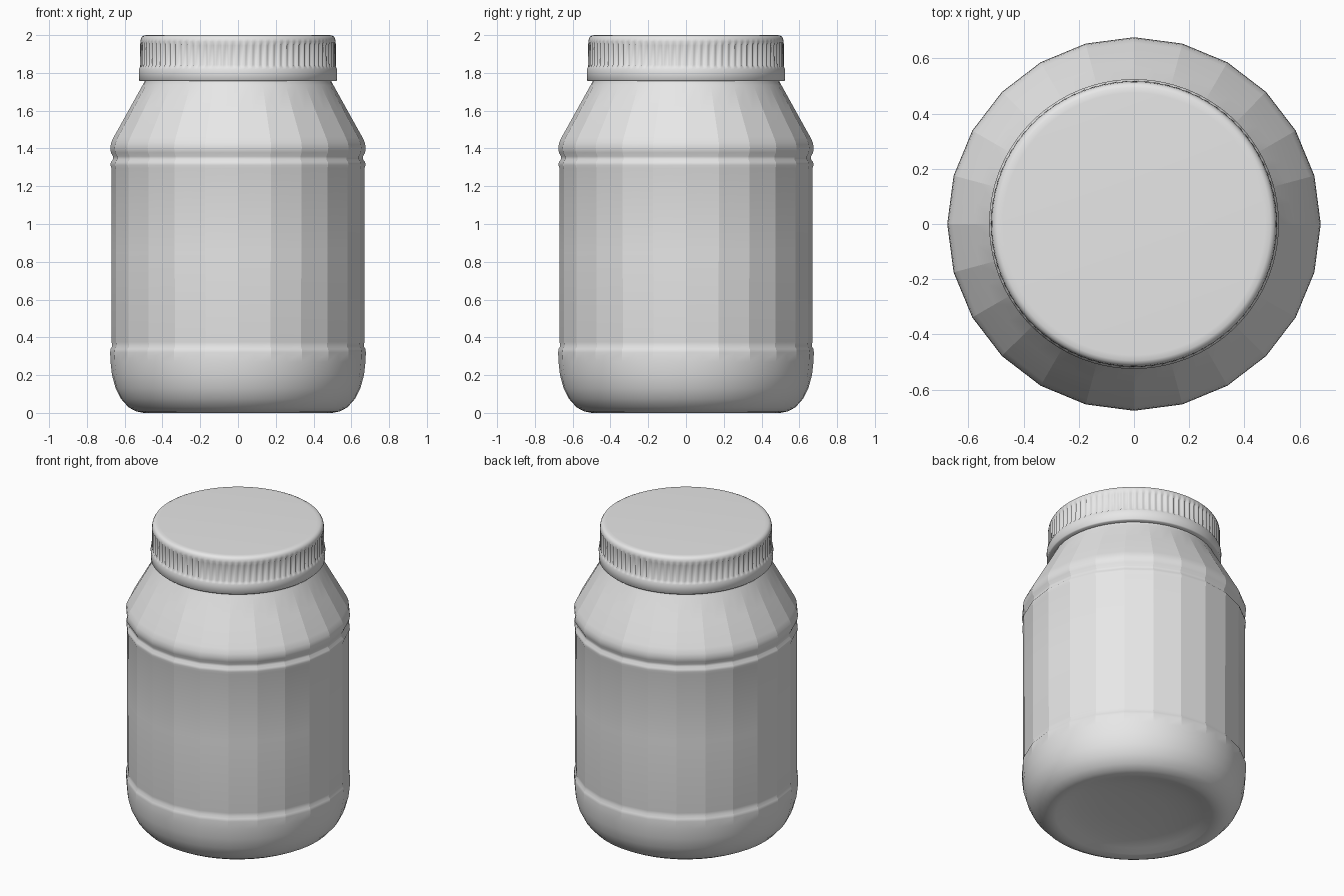
import bpy, bmesh
from math import pi, cos, sin

if "Cube" in bpy.data.objects:
    bpy.data.objects.remove(bpy.data.objects["Cube"])

GREY = (0.8, 0.8, 0.8, 1)
grey = bpy.data.materials.new("plain grey")
grey.use_nodes = True
grey.diffuse_color = GREY
grey.node_tree.nodes["Principled BSDF"].inputs["Base Color"].default_value = GREY


def lathe(name, profile, sides, radius_rule, sharp_rule):
    """Spin (radius, height, style) points; the rules shape and crease columns."""
    bm = bmesh.new()
    rings = []
    for r, z, style in profile:
        ring = []
        for i in range(sides):
            a = 2 * pi * i / sides
            rr = radius_rule(r, style, i)
            ring.append(bm.verts.new((rr * sin(a), rr * cos(a), z)))
        rings.append(ring)
    for k in range(len(rings) - 1):
        low, high = rings[k], rings[k + 1]
        for i in range(sides):
            j = (i + 1) % sides
            bm.faces.new((low[j], low[i], high[i], high[j]))
            edge = bm.edges.get((low[i], high[i]))
            if sharp_rule(profile[k], profile[k + 1], i):
                edge.smooth = False
    bm.faces.new(rings[0])
    bm.faces.new(rings[-1][::-1])
    # Crease the rings that turn a hard corner
    for edge in bm.edges:
        if len(edge.link_faces) == 2 and edge.calc_face_angle() > 0.75:
            edge.smooth = False
    for face in bm.faces:
        face.smooth = True
    bmesh.ops.recalc_face_normals(bm, faces=bm.faces[:])
    mesh = bpy.data.meshes.new(name)
    bm.to_mesh(mesh)
    bm.free()
    mesh.materials.append(grey)
    obj = bpy.data.objects.new(name, mesh)
    bpy.context.collection.objects.link(obj)
    return obj


# Jar body: hollowed base, rounded heel, beaded label panel, sloping shoulder.
# Style is how far each ring goes from round (0) to flat-sided (1).
body = [
    (0.05, 0.05, 0), (0.2, 0.047, 0), (0.33, 0.037, 0), (0.42, 0.02, 0),
    (0.47, 0.005, 0), (0.5, 0, 0), (0.54, 0.008, 0), (0.58, 0.03, 0),
    (0.62, 0.075, 0), (0.648, 0.13, 0.2), (0.667, 0.2, 0.5),
    (0.675, 0.27, 0.8), (0.677, 0.32, 1), (0.675, 0.338, 1),
    (0.666, 0.352, 1), (0.669, 0.375, 1), (0.67, 0.85, 1),
    (0.67, 1.295, 1), (0.675, 1.312, 1), (0.673, 1.328, 1),
    (0.662, 1.342, 1), (0.662, 1.358, 1), (0.673, 1.378, 1),
    (0.676, 1.405, 1), (0.672, 1.43, 1), (0.658, 1.46, 1),
    (0.58, 1.6, 1), (0.505, 1.735, 0.6), (0.494, 1.755, 0), (0.49, 1.8, 0),
]
PANELS = 24


def body_radius(r, style, i):
    return r * (1 - style * (1 - cos(pi / PANELS))) if i % 2 else r


lathe("jar_body", body, PANELS * 2, body_radius,
      lambda a, b, i: i % 2 == 0 and a[2] >= 0.8 and b[2] >= 0.6)

# Screw lid: plain lower band, ribbed grip, softened rim and flat top.
# Style is the depth of the grooves between ribs.
lid = [
    (0.48, 1.756, 0), (0.518, 1.756, 0), (0.524, 1.762, 0),
    (0.525, 1.82, 0), (0.52, 1.83, 0), (0.519, 1.842, 0.011),
    (0.518, 1.945, 0.011), (0.517, 1.965, 0), (0.514, 1.982, 0),
    (0.507, 1.993, 0), (0.495, 1.999, 0), (0.475, 2.0, 0),
]
RIBS = 84
lathe("ribbed_lid", lid, RIBS * 4,
      lambda r, depth, i: r - depth if i % 4 > 1 else r,
      lambda a, b, i: a[2] > 0 and b[2] > 0)
